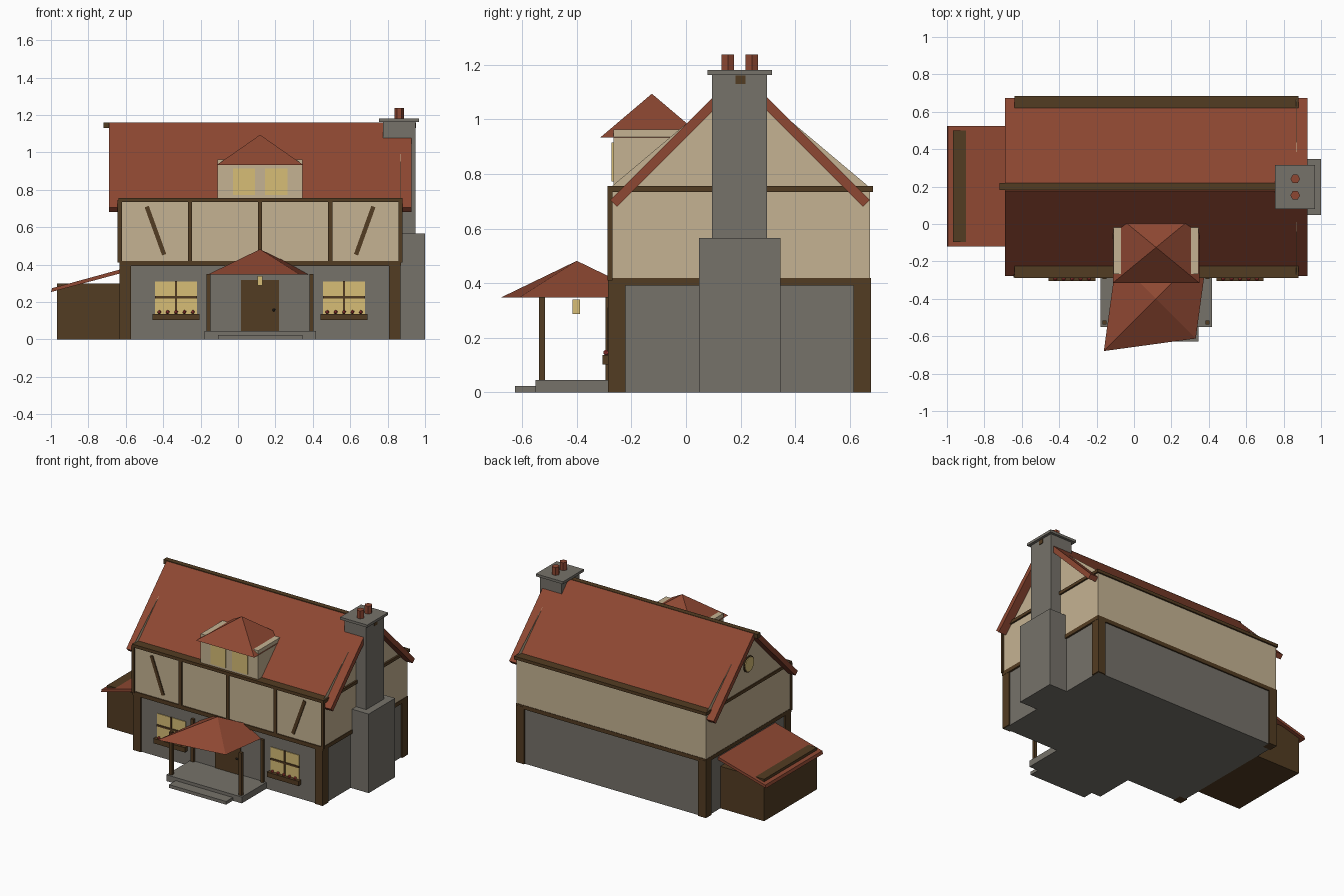
import bpy, bmesh, math
from mathutils import Vector

if "Cube" in bpy.data.objects:
    bpy.data.objects.remove(bpy.data.objects["Cube"])

CX, CY = 0.118, 0.198          # house centre


def mat(name, r, g, b):
    m = bpy.data.materials.new(name)
    m.diffuse_color = (r, g, b, 1)
    m.use_nodes = True
    m.node_tree.nodes["Principled BSDF"].inputs["Base Color"].default_value = m.diffuse_color
    return m


STONE = mat("grey stone", .18, .168, .144)
PLASTER = mat("cream plaster", .56, .45, .29)
TIMBER = mat("dark timber", .086, .045, .016)
TILE = mat("red tile", .27, .064, .032)
GLASS = mat("warm glass", .68, .51, .18)
FLOWER = mat("red flower", .5, .06, .05)
METAL = mat("dark metal", .03, .025, .02)


def finish(name, bm, material):
    bmesh.ops.recalc_face_normals(bm, faces=bm.faces)
    me = bpy.data.meshes.new(name)
    bm.to_mesh(me)
    bm.free()
    me.materials.append(material)
    ob = bpy.data.objects.new(name, me)
    bpy.context.collection.objects.link(ob)
    return ob


def box(name, x, y, z, material):
    """Box from three (min, max) ranges."""
    bm = bmesh.new()
    bmesh.ops.create_cube(bm, size=1)
    for v in bm.verts:
        v.co = Vector([(r[0] + r[1]) / 2 + c * (r[1] - r[0]) for r, c in zip((x, y, z), v.co)])
    return finish(name, bm, material)


def prism(name, pts, axis, lo, hi, material):
    """Extrude a 2D profile along x (points are y,z) or y (points are x,z)."""
    bm = bmesh.new()
    place = (lambda p, t: (t, p[0], p[1])) if axis == "x" else (lambda p, t: (p[0], t, p[1]))
    face = bm.faces.new([bm.verts.new(place(p, lo)) for p in pts])
    ext = bmesh.ops.extrude_face_region(bm, geom=[face])
    step = Vector(place((0, 0), hi - lo))
    bmesh.ops.translate(bm, vec=step, verts=[g for g in ext["geom"] if isinstance(g, bmesh.types.BMVert)])
    return finish(name, bm, material)


def cone(name, loc, sides, r1, r2, h, material, scale=(1, 1), turn=0.0, pre=0.0, axis="z"):
    """Cone or cylinder based at loc: turned by pre, scaled, then turned again."""
    bm = bmesh.new()
    bmesh.ops.create_cone(bm, cap_ends=True, segments=sides, radius1=r1, radius2=r2, depth=h)
    for v in bm.verts:
        x, y = v.co.x, v.co.y
        x, y = x * math.cos(pre) - y * math.sin(pre), x * math.sin(pre) + y * math.cos(pre)
        x, y = x * scale[0], y * scale[1]
        x, y = x * math.cos(turn) - y * math.sin(turn), x * math.sin(turn) + y * math.cos(turn)
        z = v.co.z + h / 2
        v.co = Vector((x, y, z) if axis == "z" else (z, x, y)) + Vector(loc)
    bmesh.ops.remove_doubles(bm, verts=bm.verts, dist=1e-5)
    return finish(name, bm, material)


def mid(c, w):
    return (c - w / 2, c + w / 2)


# Main walls
box("stone_ground_floor", (-.622, .858), (-.276, .667), (0, .41), STONE)
box("plaster_upper_floor", (-.632, .868), (-.278, .674), (.41, .75), PLASTER)
box("lower_beam", (-.634, .871), (-.285, .677), (.392, .42), TIMBER)
box("upper_beam", (-.638, .88), (-.288, .685), (.735, .757), TIMBER)

# Corner posts of the ground floor
for i, x in enumerate((-.602, .838)):
    for j, y in enumerate((-.253, .646)):
        box(f"corner_post_{i}{j}", mid(x, .062), mid(y, .064), (0, .408), TIMBER)

# Timber framing on the upper front
for k in range(-2, 3):
    box(f"stud_{k + 2}", mid(CX + .375 * k, .022), (-.287, -.27), (.41, .745), TIMBER)
for s in (-1, 1):
    pts = [(CX + s * a, z) for a, z in ((.617, .706), (.595, .714), (.502, .457), (.524, .449))]
    prism("brace_left" if s < 0 else "brace_right", pts, "y", -.285, -.27, TIMBER)

# Gable panels, thin and slightly proud of the tiles
for name, x in (("gable_left", -.632), ("gable_right", .866)):
    prism(name, [(-.278, .75), (.674, .75), (CY, 1.15)], "x", x, x + .002, PLASTER)

# Round window in the left gable
cone("round_window_frame", (-.638, CY, .92), 16, .058, .058, .01, TIMBER, axis="x")
cone("round_window_glass", (-.643, CY, .92), 16, .05, .05, .01, GLASS, axis="x")

# Main roof: two slabs and a ridge beam
for s in (-1, 1):
    pts = [(CY + s * a, z) for a, z in ((.475, .705), (.021, 1.159), (-.004, 1.134), (.45, .68))]
    prism("roof_front" if s < 0 else "roof_back", pts, "x", -.69, .928, TILE)
box("ridge_beam", (-.718, .952), mid(.2, .037), (1.13, 1.161), TIMBER)

# Chimney
box("chimney_base", (.84, 1.0), (.048, .347), (0, .565), STONE)
box("chimney_stack", (.775, .948), (.095, .297), (.5, 1.17), STONE)
box("chimney_cap", (.753, .967), (.079, .315), (1.163, 1.181), STONE)
for i, y in enumerate((.153, .241)):
    cone(f"chimney_pot_{i}", (.862, y, 1.175), 6, .026, .026, .062, TILE, pre=math.pi / 6)

# Lean-to shed on the left
box("shed_wall", (-.968, -.62), (-.097, .5), (0, .3), TIMBER)
prism("shed_roof", [(-1.0, .253), (-.994, .274), (-.615, .378), (-.615, .357)], "y", -.12, .525, TILE)

# Dormer
box("dormer_wall", (-.109, .345), (-.266, .06), (.72, .963), PLASTER)
cone("dormer_roof", (CX, -.125, .933), 4, math.sqrt(2), 0, .161, TILE, scale=(.231, .19), pre=math.pi / 4)
for i, x in enumerate((.032, .205)):
    box(f"dormer_window_{i}", mid(x, .12), (-.273, -.264), (.773, .915), GLASS)

# Porch
box("porch_floor", (-.18, .417), (-.552, -.27), (0, .045), STONE)
box("porch_step", (-.107, .345), (-.627, -.55), (0, .023), STONE)
for i, x in enumerate((-.157, .393)):
    for j, y in enumerate((-.527, -.283)):
        box(f"porch_post_{i}{j}", mid(x, .022), mid(y, .022), (.045, .35), TIMBER)
cone("porch_roof", (CX, -.4, .347), 4, 1, 0, .135, TILE, scale=(.395, .3), turn=math.pi / 4)
box("porch_lantern", mid(CX, .028), mid(-.402, .028), (.288, .34), GLASS)

# Front door
box("door", (.016, .218), (-.284, -.27), (.045, .318), TIMBER)
bm = bmesh.new()
bmesh.ops.create_icosphere(bm, subdivisions=1, radius=.009)
bmesh.ops.translate(bm, vec=(.192, -.288, .157), verts=bm.verts)
finish("door_knob", bm, METAL)

# Ground floor windows with flower boxes
for side, wx in (("left", CX - .449), ("right", CX + .449)):
    box(f"{side}_window_glass", mid(wx, .224), (-.281, -.272), (.13, .31), GLASS)
    box(f"{side}_window_mullion", mid(wx, .012), (-.287, -.272), (.13, .312), TIMBER)
    box(f"{side}_window_bar", mid(wx, .224), (-.287, -.272), (.22, .233), TIMBER)
    box(f"{side}_flower_box", mid(wx, .25), (-.306, -.272), (.103, .137), TIMBER)
    for k in range(5):
        bm = bmesh.new()
        bmesh.ops.create_icosphere(bm, subdivisions=1, radius=.011)
        bmesh.ops.translate(bm, vec=(wx + (k - 2) * .045, -.293, .146), verts=bm.verts)
        finish(f"{side}_flower_{k}", bm, FLOWER)
